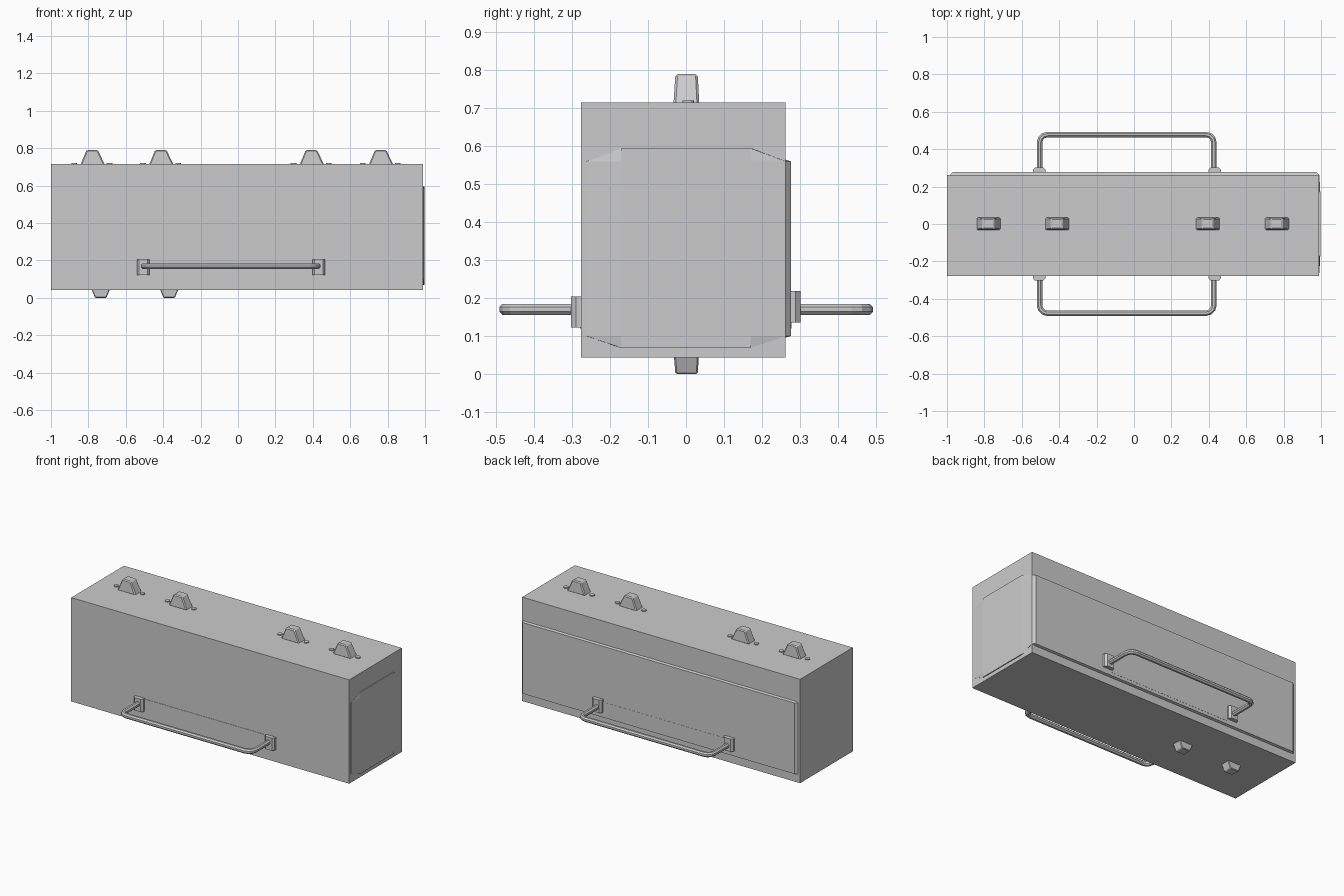
import bpy, bmesh
from math import sin, cos, pi

if "Cube" in bpy.data.objects:
    bpy.data.objects.remove(bpy.data.objects["Cube"])

def mesh_object(name, bm):
    bmesh.ops.recalc_face_normals(bm, faces=bm.faces)
    me = bpy.data.meshes.new(name)
    bm.to_mesh(me)
    bm.free()
    ob = bpy.data.objects.new(name, me)
    bpy.context.collection.objects.link(ob)
    return ob

def loft(name, rings):
    """Skin between closed rings of equal length and cap both ends."""
    bm = bmesh.new()
    loops = [[bm.verts.new(p) for p in r] for r in rings]
    n = len(loops[0])
    for a, b in zip(loops, loops[1:]):
        for i in range(n):
            j = (i + 1) % n
            bm.faces.new((a[i], a[j], b[j], b[i]))
    bm.faces.new(loops[0])
    bm.faces.new(loops[-1])
    return mesh_object(name, bm)

def rect(x0, x1, y0, y1, z):
    return [(x0, y0, z), (x1, y0, z), (x1, y1, z), (x0, y1, z)]

def box(name, x0, x1, y0, y1, z0, z1):
    return loft(name, [rect(x0, x1, y0, y1, z0), rect(x0, x1, y0, y1, z1)])

def bevel(ob, width, segments=1):
    m = ob.modifiers.new("bevel", 'BEVEL')
    m.width = width
    m.segments = segments

# Outer casing
box("casing", -1.0, 0.99, -0.277, 0.262, 0.043, 0.715)

# Chamfered inner hull, showing through at the back and the right end
def hull_ring(x, y):
    prof = [(-y, 0.10), (-0.17, 0.068), (0.17, 0.068), (y, 0.10),
            (y, 0.56), (0.17, 0.595), (-0.17, 0.595), (-y, 0.56)]
    return [(x, max(a, -0.275), b) for a, b in prof]

loft("inner_hull", [hull_ring(-0.985, 0.262), hull_ring(-0.97, 0.277),
                    hull_ring(0.975, 0.277), hull_ring(0.991, 0.262),
                    hull_ring(0.996, 0.171)])

# Handles on both sides, with brackets and backing plates
def handle(side, s, z0, z1, wall, reach):
    box(side + "_handle_plate", -0.475, 0.40, *sorted((s * 0.25, s * (wall + 0.001))), 0.12, 0.20)
    for i, cx in enumerate((-0.507, 0.432)):
        prof = [(cx - 0.034, 0.25), (cx - 0.034, wall + 0.012), (cx - 0.022, wall + 0.025),
                (cx + 0.022, wall + 0.025), (cx + 0.034, wall + 0.012), (cx + 0.034, 0.25)]
        loft(f"{side}_bracket_{i + 1}", [[(x, s * y, z) for x, y in prof] for z in (z0, z1)])
    # Octagonal bar swept along a U with rounded corners
    c, r = 0.042, 0.016
    xl, xr = -0.505, 0.427
    stations = [(xl, 0.27, pi)]
    for k in range(4):
        a = pi - k * pi / 6
        stations.append((xl + c + c * cos(a), reach - c + c * sin(a), a))
    for k in range(4):
        a = pi / 2 - k * pi / 6
        stations.append((xr - c + c * cos(a), reach - c + c * sin(a), a))
    stations.append((xr, 0.27, 0))
    rings = []
    for x, y, a in stations:
        ring = []
        for k in range(8):
            t = (k + 0.5) * pi / 4
            d = r * cos(t)
            ring.append((x + d * cos(a), s * (y + d * sin(a)), 0.17 + r * sin(t)))
        rings.append(ring)
    loft(side + "_handle_bar", rings)

handle("front", -1, 0.122, 0.204, 0.278, 0.477)
handle("back", 1, 0.135, 0.218, 0.277, 0.478)

# Top lugs with a pair of bolt heads each
for i, cx in enumerate((-0.777, -0.41, 0.395, 0.765)):
    lug = loft(f"top_lug_{i + 1}", [rect(cx - 0.066, cx + 0.066, -0.033, 0.035, 0.71),
                                    rect(cx - 0.033, cx + 0.028, -0.028, 0.031, 0.79)])
    bevel(lug, 0.006)
    for j, dx in enumerate((-0.098, 0.09)):
        loft(f"bolt_head_{i + 1}_{j + 1}",
             [[(cx + dx + 0.015 * cos(k * pi / 6), 0.006 + 0.015 * sin(k * pi / 6), z)
               for k in range(12)] for z in (0.71, 0.721)])

# Feet under the left half
for i, cx in enumerate((-0.734, -0.368)):
    foot = loft(f"foot_{i + 1}", [rect(cx - 0.030, cx + 0.030, -0.028, 0.031, 0.0),
                                  rect(cx - 0.051, cx + 0.051, -0.032, 0.034, 0.05)])
    bevel(foot, 0.004)
